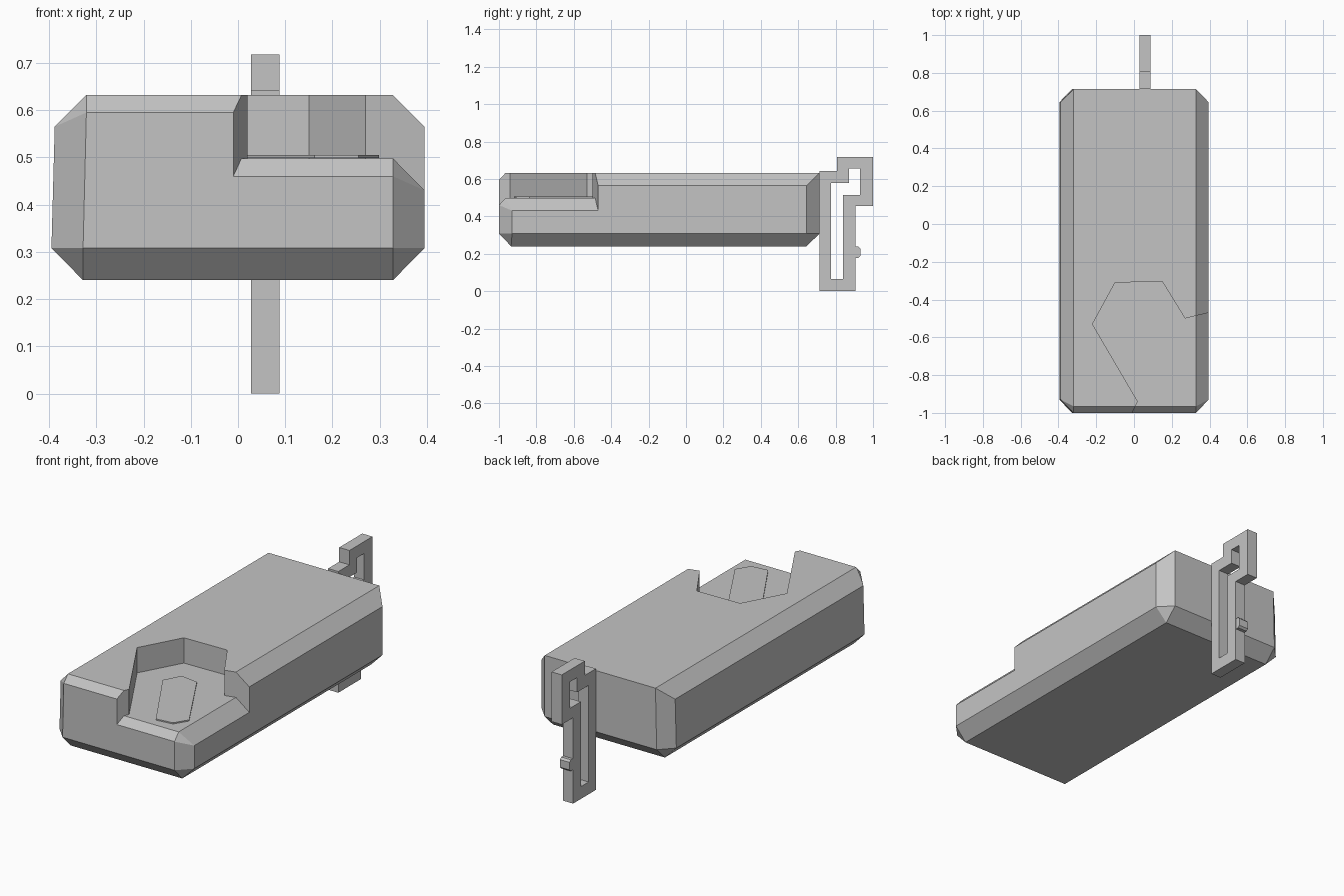
import bpy
import bmesh

cube = bpy.data.objects.get("Cube")
if cube:
    bpy.data.objects.remove(cube, do_unlink=True)

grey = bpy.data.materials.new("plain grey")
grey.use_nodes = True
grey.diffuse_color = (0.55, 0.55, 0.55, 1)
grey.node_tree.nodes["Principled BSDF"].inputs["Base Color"].default_value = (0.55, 0.55, 0.55, 1)


def finish(name, bm):
    bmesh.ops.recalc_face_normals(bm, faces=bm.faces)
    mesh = bpy.data.meshes.new(name)
    bm.to_mesh(mesh)
    bm.free()
    mesh.materials.append(grey)
    obj = bpy.data.objects.new(name, mesh)
    bpy.context.collection.objects.link(obj)
    return obj


def hull(name, points):
    bm = bmesh.new()
    for p in points:
        bm.verts.new(p)
    bmesh.ops.convex_hull(bm, input=bm.verts)
    bmesh.ops.dissolve_limit(bm, angle_limit=0.03, verts=bm.verts, edges=bm.edges)
    return finish(name, bm)


def prism(name, outline, z0, z1):
    bm = bmesh.new()
    face = bm.faces.new([bm.verts.new((x, y, z0)) for x, y in outline])
    new = bmesh.ops.extrude_face_region(bm, geom=[face])["geom"]
    bmesh.ops.translate(bm, vec=(0, 0, z1 - z0),
                        verts=[v for v in new if isinstance(v, bmesh.types.BMVert)])
    return finish(name, bm)


def subtract(obj, cutter):
    mod = obj.modifiers.new("cut", "BOOLEAN")
    mod.operation = "DIFFERENCE"
    mod.solver = "EXACT"
    mod.object = cutter
    cutter.hide_render = True
    cutter.hide_set(True)


# Chamfered body: the right wall leans in very slightly towards the top
points = []
for side, lean in ((1, 0), (-1, 0.007)):
    inner, outer = 0.328, 0.395
    points += [(side * inner, y, 0.24) for y in (-0.935, 0.645)]
    points += [(side * inner, y, 0.308) for y in (-1, 0.714)]
    points += [(side * outer, y, 0.308) for y in (-0.93, 0.645)]
    points += [(side * (outer - lean), y, 0.565) for y in (-0.93, 0.645)]
    points += [(side * (inner - lean), -1, 0.595)]
    points += [(side * (inner - lean), y, 0.632) for y in (-0.965, 0.714)]
body = hull("body", points)

# Recess at the front corner, leaving a floor with sloped rims
recess = prism("recess_cutter", [
    (-0.04, -1.06), (0.02, -0.94), (-0.22, -0.53), (-0.10, -0.31), (0.15, -0.305),
    (0.27, -0.50), (0.6, -0.42), (0.6, -1.06)], 0.4, 0.8)
floor = []
for x, y, z in ((0.328, -0.965, 0.498), (0.328, -1.07, 0.384), (0.529, -0.86, 0.294)):
    floor += [(x, y, z), (-0.8, y, z), (x, 0.5, z), (-0.8, 0.5, z)]
    floor += [(x, y, 0.1), (-0.8, 0.5, 0.1)]
subtract(recess, hull("recess_floor_shape", floor))
subtract(body, recess)

# Thin six-sided plate lying on the recess floor
prism("button_plate", [
    (-0.065, -0.538), (-0.016, -0.447), (0.082, -0.461),
    (0.299, -0.836), (0.255, -0.908), (0.162, -0.919)], 0.4985, 0.505)

# Stepped open loop on the back, as a ring of quads given thickness
outer = [(0.714, 0), (0.905, 0), (0.905, 0.455), (1, 0.455),
         (1, 0.718), (0.807, 0.718), (0.807, 0.642), (0.714, 0.642)]
inner = [(0.775, 0.065), (0.84, 0.065), (0.84, 0.515), (0.93, 0.515),
         (0.93, 0.655), (0.872, 0.655), (0.872, 0.577), (0.775, 0.577)]
bm = bmesh.new()
a, b = ([bm.verts.new((0.028, y, z)) for y, z in loop] for loop in (outer, inner))
n = len(a)
for i in range(n):
    j = (i + 1) % n
    bm.faces.new((a[i], a[j], b[j], b[i]))
new = bmesh.ops.extrude_face_region(bm, geom=bm.faces[:])["geom"]
bmesh.ops.translate(bm, vec=(0.06, 0, 0),
                    verts=[v for v in new if isinstance(v, bmesh.types.BMVert)])
finish("clip_loop", bm)

# Small chamfered nub on the loop
hull("clip_nub", [(x, y, z) for x in (0.03, 0.086)
                  for y, zs in ((0.9, (0.178, 0.238)), (0.922, (0.178, 0.238)), (0.932, (0.188, 0.228)))
                  for z in zs])
